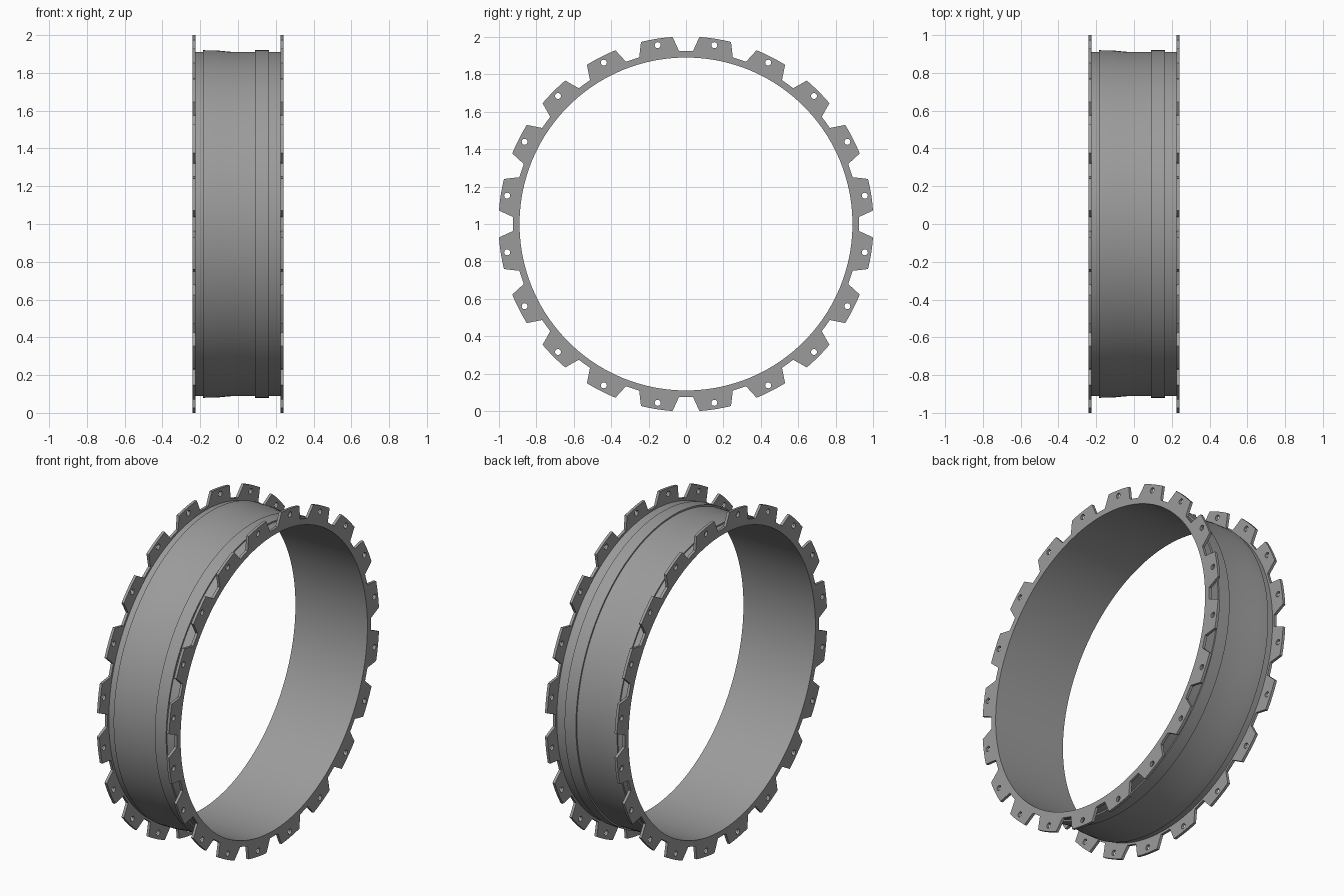
import bpy, bmesh, math
from mathutils import Matrix

if "Cube" in bpy.data.objects:
    bpy.data.objects.remove(bpy.data.objects["Cube"])

TEETH = 20
SEG = 160            # steps around the ring
INNER = 0.89
HALF_W = 0.24
PLATE = 0.016

metal = bpy.data.materials.new("grey_metal")
metal.diffuse_color = (0.33, 0.33, 0.33, 1)
metal.use_nodes = True
metal.node_tree.nodes["Principled BSDF"].inputs["Base Color"].default_value = metal.diffuse_color


def polar(r, a):
    return (r * math.cos(a), r * math.sin(a))


def circle(r, n, cx=0, cy=0):
    return [(cx + r * math.cos(2 * math.pi * i / n),
             cy + r * math.sin(2 * math.pi * i / n)) for i in range(n)]


def finish(ob):
    ob.data.materials.clear()
    ob.data.materials.append(metal)
    bpy.ops.object.select_all(action='DESELECT')
    ob.select_set(True)
    bpy.context.view_layer.objects.active = ob
    bpy.ops.object.shade_smooth_by_angle(angle=math.radians(20))


# Barrel: closed wall profile (x, radius) turned about the x axis
end = HALF_W - PLATE
profile = [(-end, INNER), (-end, 0.911), (-0.185, 0.911), (-0.185, 0.92),
           (-0.115, 0.919), (-0.03, 0.911), (0.09, 0.911), (0.09, 0.92),
           (0.165, 0.92), (0.165, 0.911), (end, 0.911), (end, INNER)]
bm = bmesh.new()
rings = []
for i in range(SEG):
    a = 2 * math.pi * i / SEG
    rings.append([bm.verts.new((x, *polar(r, a))) for x, r in profile])
n = len(profile)
for i in range(SEG):
    p, q = rings[i], rings[(i + 1) % SEG]
    for j in range(n):
        k = (j + 1) % n
        bm.faces.new((p[j], p[k], q[k], q[j]))
bmesh.ops.recalc_face_normals(bm, faces=bm.faces)
mesh = bpy.data.meshes.new("barrel")
bm.to_mesh(mesh)
bm.free()
barrel = bpy.data.objects.new("barrel", mesh)
bpy.context.collection.objects.link(barrel)
finish(barrel)

# Flange outline: tapered teeth with curved tips, and a bolt hole in each
outline, holes = [], []
for t in range(TEETH):
    mid = math.radians(9 + 18 * t)
    outline.append(polar(0.925, mid - math.radians(6.7)))
    for s in range(5):
        outline.append(polar(1.0025, mid + math.radians(-4.9 + 9.8 * s / 4)))
    outline.append(polar(0.925, mid + math.radians(6.7)))
    holes.append(circle(0.016, 16, *polar(0.968, mid)))


def flange(name, x):
    curve = bpy.data.curves.new(name, 'CURVE')
    curve.dimensions = '2D'
    curve.fill_mode = 'BOTH'
    curve.extrude = PLATE / 2
    for loop in [outline, circle(INNER, SEG)] + holes:
        sp = curve.splines.new('POLY')
        sp.points.add(len(loop) - 1)
        for pt, (u, v) in zip(sp.points, loop):
            pt.co = (u, v, 0, 1)
        sp.use_cyclic_u = True
    ob = bpy.data.objects.new(name, curve)
    bpy.context.collection.objects.link(ob)
    bpy.ops.object.select_all(action='DESELECT')
    ob.select_set(True)
    bpy.context.view_layer.objects.active = ob
    bpy.ops.object.convert(target='MESH')
    ob = bpy.context.view_layer.objects.active
    # Stand the plate in the yz plane
    ob.data.transform(Matrix.Translation((x, 0, 0)) @ Matrix.Rotation(math.pi / 2, 4, 'Y'))
    bm = bmesh.new()
    bm.from_mesh(ob.data)
    bmesh.ops.remove_doubles(bm, verts=bm.verts, dist=1e-5)
    bmesh.ops.recalc_face_normals(bm, faces=bm.faces)
    bm.to_mesh(ob.data)
    bm.free()
    finish(ob)
    return ob


parts = [barrel,
         flange("left_flange", -HALF_W + PLATE / 2),
         flange("right_flange", HALF_W - PLATE / 2)]
for ob in parts:
    ob.location.z = 1.0
